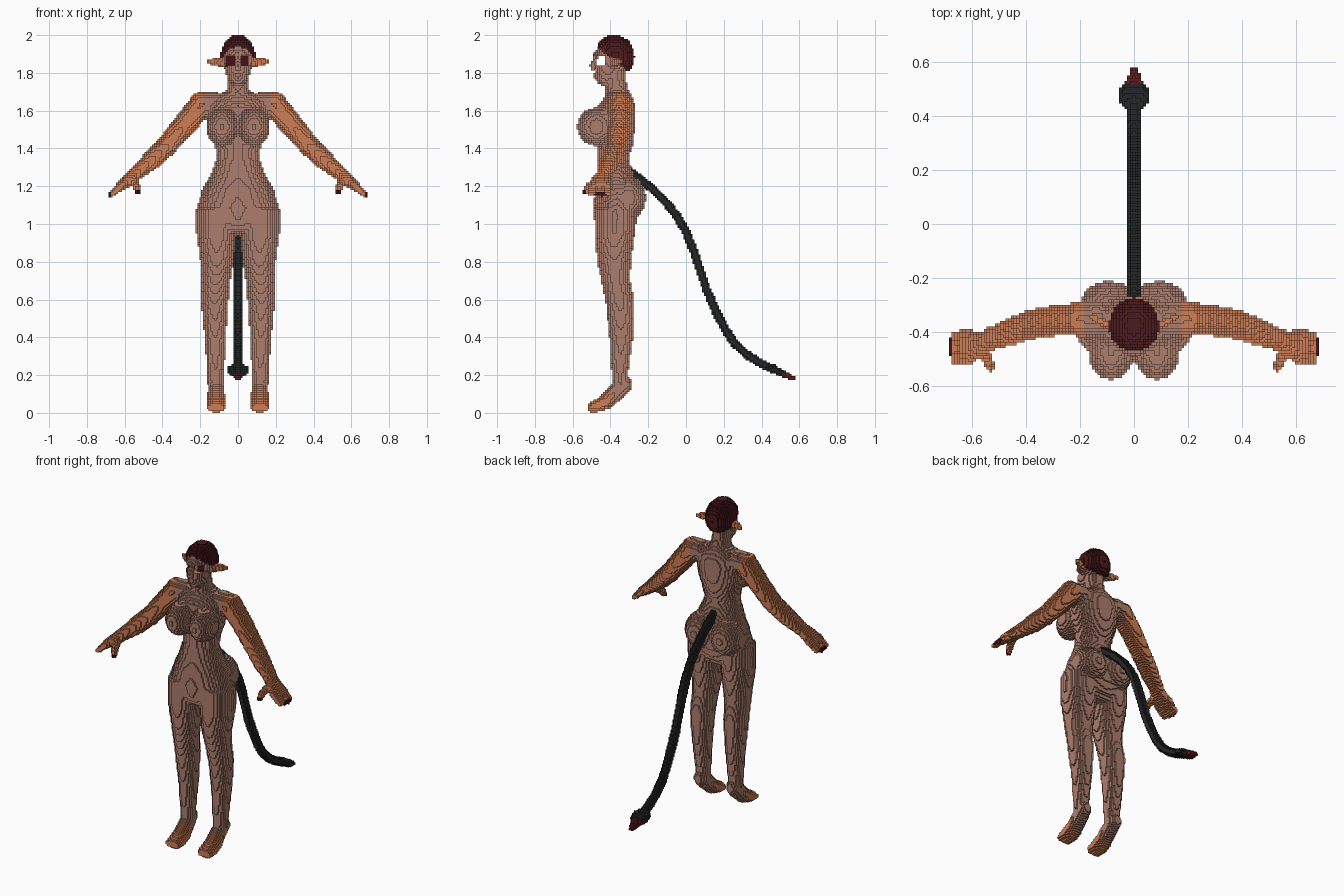
import bpy, bmesh, math
from mathutils import Vector, Matrix

if "Cube" in bpy.data.objects:
    bpy.data.objects.remove(bpy.data.objects["Cube"], do_unlink=True)

X, Y = Vector((1, 0, 0)), Vector((0, 1, 0))
CELL = 0.01  # size of one block


def material(name, rgb):
    lin = [(c / 255 / 12.92) if c < 10 else ((c / 255 + 0.055) / 1.055) ** 2.4 for c in rgb]
    m = bpy.data.materials.new(name)
    m.use_nodes = True
    m.diffuse_color = (*lin, 1)
    m.node_tree.nodes["Principled BSDF"].inputs["Base Color"].default_value = (*lin, 1)
    return m


SKIN = material("skin", (172, 125, 108))
WARM = material("warm_skin", (205, 125, 85))
HAIR = material("dark_red_hair", (76, 25, 29))
NAIL = material("nail_and_eye_red", (70, 16, 24))
BLACK = material("tail_black", (37, 39, 38))
TIP = material("tail_tip_red", (95, 30, 32))


def tube(bm, rings, ref=X, side=1, n=20):
    """Loft ellipses (x, y, z, a, b) along a path; a lies along ref."""
    pts = [Vector((r[0] * side, r[1], r[2])) for r in rings]
    loops = []
    for i, r in enumerate(rings):
        t = (pts[min(i + 1, len(pts) - 1)] - pts[max(i - 1, 0)]).normalized()
        u = (ref - t * ref.dot(t)).normalized()
        v = t.cross(u)
        loops.append([bm.verts.new(pts[i] + u * r[3] * math.cos(k * math.tau / n)
                                   + v * r[4] * math.sin(k * math.tau / n)) for k in range(n)])
    for a, b in zip(loops, loops[1:]):
        for k in range(n):
            bm.faces.new((a[k], a[(k + 1) % n], b[(k + 1) % n], b[k]))
    bm.faces.new(loops[0][::-1])
    bm.faces.new(loops[-1])


def ball(bm, centre, radii):
    bmesh.ops.create_uvsphere(bm, u_segments=24, v_segments=16, radius=1,
                              matrix=Matrix.Translation(centre) @ Matrix.Diagonal((*radii, 1)))


def bake(ob):
    """Replace the mesh of an object with its modified result."""
    dg = bpy.context.evaluated_depsgraph_get()
    dg.update()
    me = bpy.data.meshes.new_from_object(ob.evaluated_get(dg))
    ob.modifiers.clear()
    ob.data = me


def finish(name, bm, mats, rule=None, cutter=None):
    """Fuse the solids, smooth them, turn them into blocks, and colour the faces."""
    bmesh.ops.recalc_face_normals(bm, faces=bm.faces)
    me = bpy.data.meshes.new(name)
    bm.to_mesh(me)
    bm.free()
    ob = bpy.data.objects.new(name, me)
    bpy.context.collection.objects.link(ob)
    fuse = ob.modifiers.new("fuse", "REMESH")
    fuse.mode, fuse.voxel_size = "VOXEL", 0.008
    soft = ob.modifiers.new("soften", "SMOOTH")
    soft.factor, soft.iterations = 0.5, 4
    if cutter:
        cut = ob.modifiers.new("cut", "BOOLEAN")
        cut.operation, cut.solver, cut.object = "DIFFERENCE", "EXACT", cutter
    bake(ob)
    size = max(max(v.co[i] for v in ob.data.vertices) - min(v.co[i] for v in ob.data.vertices)
               for i in range(3))
    depth = max(4, math.ceil(math.log2(size / CELL / 0.9)))
    block = ob.modifiers.new("blocks", "REMESH")
    block.mode, block.octree_depth = "BLOCKS", depth
    block.scale = size / (CELL * 2 ** depth)
    block.use_remove_disconnected = False
    bake(ob)
    ob.data.materials.clear()
    for m in mats:
        ob.data.materials.append(m)
    for p in ob.data.polygons:
        p.use_smooth = False
        p.material_index = rule(p) if rule else 0
    return ob


# ---- body: torso, neck and head
body = bmesh.new()
tube(body, [(0, -.355, 1.695, .10, .06), (0, -.355, 1.65, .165, .085), (0, -.37, 1.6, .165, .105),
            (0, -.37, 1.5, .15, .10), (0, -.375, 1.42, .125, .092), (0, -.385, 1.35, .113, .082),
            (0, -.378, 1.27, .142, .095), (0, -.365, 1.18, .187, .118), (0, -.368, 1.08, .22, .12),
            (0, -.375, 1.0, .2, .11), (0, -.38, .95, .12, .08)])
tube(body, [(0, -.375, 1.82, .05, .055), (0, -.368, 1.72, .055, .058), (0, -.36, 1.68, .085, .065),
            (0, -.36, 1.63, .11, .07)])
ball(body, (0, -.382, 1.885), (.082, .098, .104))
tube(body, [(0, -.405, 1.90, .074, .084), (0, -.412, 1.85, .072, .078), (0, -.42, 1.80, .065, .065),
            (0, -.43, 1.76, .05, .05), (0, -.44, 1.732, .03, .032)])
ball(body, (0, -.475, 1.785), (.026, .018, .014))  # lips

for s in (1, -1):
    # chest and seat
    ball(body, (.085 * s, -.475, 1.515), (.083, .102, .102))
    ball(body, (.092 * s, -.305, 1.14), (.108, .094, .115))
    # leg
    tube(body, [(.112, -.375, 1.08, .11, .11), (.115, -.378, .95, .107, .107), (.112, -.38, .8, .088, .09),
                (.118, -.372, .7, .077, .076), (.123, -.348, .58, .072, .076), (.12, -.343, .4, .057, .062),
                (.118, -.35, .2, .045, .043), (.118, -.345, .13, .042, .042)], side=s)
    # raised foot
    ball(body, (.118 * s, -.322, .15), (.04, .038, .045))
    tube(body, [(.118, -.315, .155, .038, .034), (.115, -.36, .12, .044, .048), (.115, -.43, .055, .052, .043),
                (.115, -.485, .031, .056, .031), (.115, -.52, .026, .048, .024)], side=s)
    # arm
    tube(body, [(.11, -.35, 1.64, .06, .06), (.19, -.352, 1.635, .064, .072), (.28, -.355, 1.53, .057, .062),
                (.38, -.372, 1.41, .054, .055), (.46, -.40, 1.335, .051, .051),
                (.55, -.432, 1.26, .04, .036)], Y, s)
    # palm, fingers and thumb
    tube(body, [(.53, -.43, 1.272, .037, .034), (.58, -.448, 1.232, .056, .034),
                (.635, -.455, 1.192, .064, .024)], Y, s)
    for i in range(4):
        y = -.405 - .033 * i
        tip = .688 - abs(i - 1.3) * .009
        tube(body, [(.60, y, 1.217, .018, .019), (tip, y - .004, 1.15, .014, .014)], Y, s)
    tube(body, [(.56, -.455, 1.24, .024, .024), (.537, -.515, 1.20, .02, .02),
                (.53, -.54, 1.16, .014, .014)], X, s)
    # pointed ear
    tube(body, [(.065, -.388, 1.85, .02, .028), (.115, -.365, 1.86, .015, .026),
                (.172, -.338, 1.86, .009, .009)], Y, s)

# eye recess cutter
bm = bmesh.new()
bmesh.ops.create_cube(bm, size=1, matrix=Matrix.Translation((0, -.505, 1.862))
                      @ Matrix.Diagonal((.3, .15, .052, 1)))
me = bpy.data.meshes.new("eye_cutter")
bm.to_mesh(me)
bm.free()
cutter = bpy.data.objects.new("eye_cutter", me)
bpy.context.collection.objects.link(cutter)
cutter.hide_render = True


def body_colour(p):
    x, y, z = abs(p.center.x), p.center.y, p.center.z
    if 1.83 < z < 1.895 and .01 < x < .06 and -.45 < y < -.41:
        return 2  # eyes
    if x > .676 or (x > .5 and y < -.525 and z < 1.18):
        return 2  # nails
    if (x > .18 and z > 1.4) or x > .3 or (z > 1.8 and x > .085) or (z < .13 and y < -.39):
        return 1  # arms, ears and toes
    return 0


finish("body", body, [SKIN, WARM, NAIL], body_colour, cutter)
bpy.data.objects.remove(cutter, do_unlink=True)

# ---- nose with its bridge
nose = bmesh.new()
tube(nose, [(0, -.474, 1.905, .016, .014), (0, -.482, 1.865, .014, .014), (0, -.496, 1.836, .021, .018),
            (0, -.484, 1.815, .019, .014)])
finish("nose", nose, [SKIN])

# ---- short hair, cut away below a slanted hairline
hair = bmesh.new()
ball(hair, (0, -.378, 1.885), (.094, .107, .118))
bmesh.ops.bisect_plane(hair, geom=hair.verts[:] + hair.edges[:] + hair.faces[:],
                       plane_co=(0, -.48, 1.94), plane_no=(0, .15, .2), clear_inner=True)
bmesh.ops.holes_fill(hair, edges=[e for e in hair.edges if e.is_boundary], sides=0)
finish("hair", hair, [HAIR])

# ---- tail with a spade end
tail = bmesh.new()
path = [(-.33, 1.30), (-.24, 1.235), (-.17, 1.18), (-.11, 1.12), (-.05, 1.045), (0, .96), (.04, .86),
        (.075, .755), (.11, .65), (.155, .545), (.205, .445), (.26, .365), (.32, .31), (.39, .265), (.47, .228)]
tube(tail, [(0, y, z, .026, .024) for y, z in path])
tube(tail, [(0, .43, .248, .03, .02), (0, .455, .236, .06, .022), (0, .495, .216, .06, .022),
            (0, .515, .207, .045, .018)])
finish("tail", tail, [BLACK])

tip = bmesh.new()
tube(tip, [(0, .495, .216, .05, .018), (0, .54, .195, .03, .016), (0, .58, .177, .01, .01)])
finish("tail_tip", tip, [TIP])
